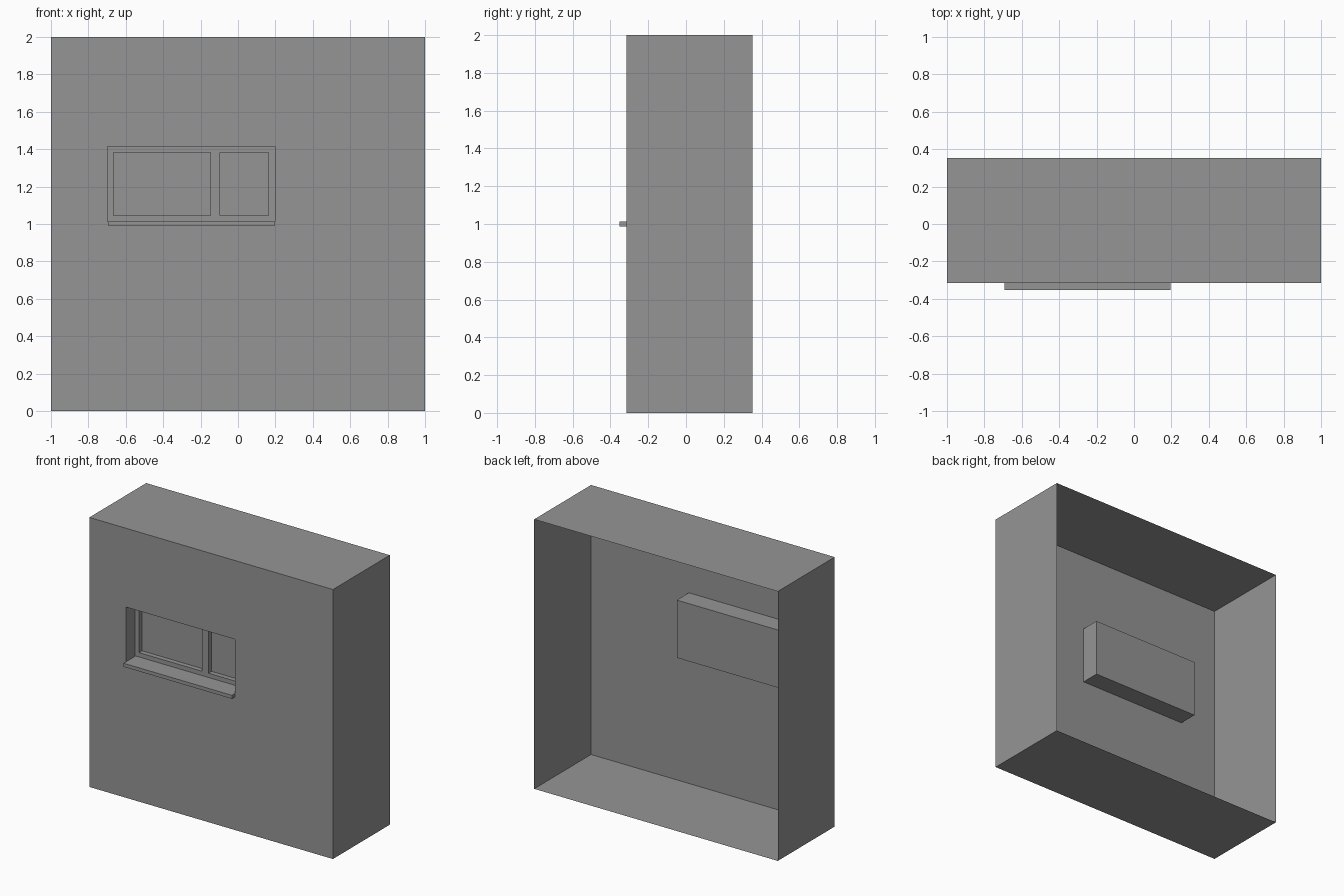
import bpy
import bmesh

cube = bpy.data.objects.get("Cube")
if cube:
    bpy.data.objects.remove(cube, do_unlink=True)

grey = bpy.data.materials.new("plain_grey")
grey.use_nodes = True
grey.diffuse_color = (0.3, 0.3, 0.3, 1)
grey.node_tree.nodes["Principled BSDF"].inputs["Base Color"].default_value = (0.3, 0.3, 0.3, 1)

# Main depths, front to back
SILL_Y, WALL_Y, FRAME_Y, GLASS_Y, BACK_Y = -0.352, -0.315, -0.21, -0.173, 0.352
# Window recess limits
LEFT, RIGHT, BOTTOM, SILL_TOP, TOP = -0.698, 0.197, 0.987, 1.014, 1.415


def finish(name, bm):
    mesh = bpy.data.meshes.new(name)
    bm.to_mesh(mesh)
    bm.free()
    mesh.materials.append(grey)
    obj = bpy.data.objects.new(name, mesh)
    bpy.context.collection.objects.link(obj)
    return obj


def add_box(bm, x, y, z, open_sides=()):
    """Box between limits, leaving out the faces whose (axis, sign) is listed."""
    made = bmesh.ops.create_cube(bm, size=1)["verts"]
    for v in made:
        v.co = [lim[int(c > 0)] for c, lim in zip(v.co, (x, y, z))]
    faces = {f for v in made for f in v.link_faces}
    for f in faces:
        f.normal_update()
    drop = [f for f in faces if any(f.normal[a] * s > 0.9 for a, s in open_sides)]
    bmesh.ops.delete(bm, geom=drop, context="FACES")


def add_sheet(bm, xs, zs, y, holes):
    """Upright sheet facing the front, cut on a grid, with some cells left open."""
    grid = [[bm.verts.new((x, y, z)) for z in zs] for x in xs]
    for i in range(len(xs) - 1):
        for j in range(len(zs) - 1):
            if (i, j) not in holes:
                bm.faces.new((grid[i][j], grid[i + 1][j], grid[i + 1][j + 1], grid[i][j + 1]))


# Wall block: thin shell open at the back, with the window hole in front
bm = bmesh.new()
add_box(bm, (-1, 1), (WALL_Y, BACK_Y), (0, 2), [(1, 1), (1, -1)])
add_sheet(bm, (-1, LEFT, RIGHT, 1), (0, SILL_TOP, TOP, 2), WALL_Y, {(1, 1)})
bmesh.ops.remove_doubles(bm, verts=bm.verts, dist=0.0001)
finish("wall_shell", bm)

# Recess behind the hole; its closed back is the glass
bm = bmesh.new()
add_box(bm, (LEFT, RIGHT), (WALL_Y, GLASS_Y), (BOTTOM, TOP), [(1, -1)])
bmesh.ops.reverse_faces(bm, faces=bm.faces)
finish("window_recess", bm)

# Window frame with a wide and a narrow opening
bm = bmesh.new()
add_sheet(bm, (LEFT, -0.666, -0.147, -0.095, 0.163, RIGHT),
          (SILL_TOP, 1.046, 1.383, TOP), FRAME_Y, {(1, 1), (3, 1)})
frame = finish("window_frame", bm)
depth = frame.modifiers.new("depth", "SOLIDIFY")
depth.thickness = GLASS_Y - FRAME_Y - 0.001
depth.offset = -1

# Sill running from the frame out past the wall
bm = bmesh.new()
add_box(bm, (-0.693, 0.196), (SILL_Y, FRAME_Y + 0.03), (BOTTOM + 0.001, SILL_TOP))
finish("window_sill", bm)
